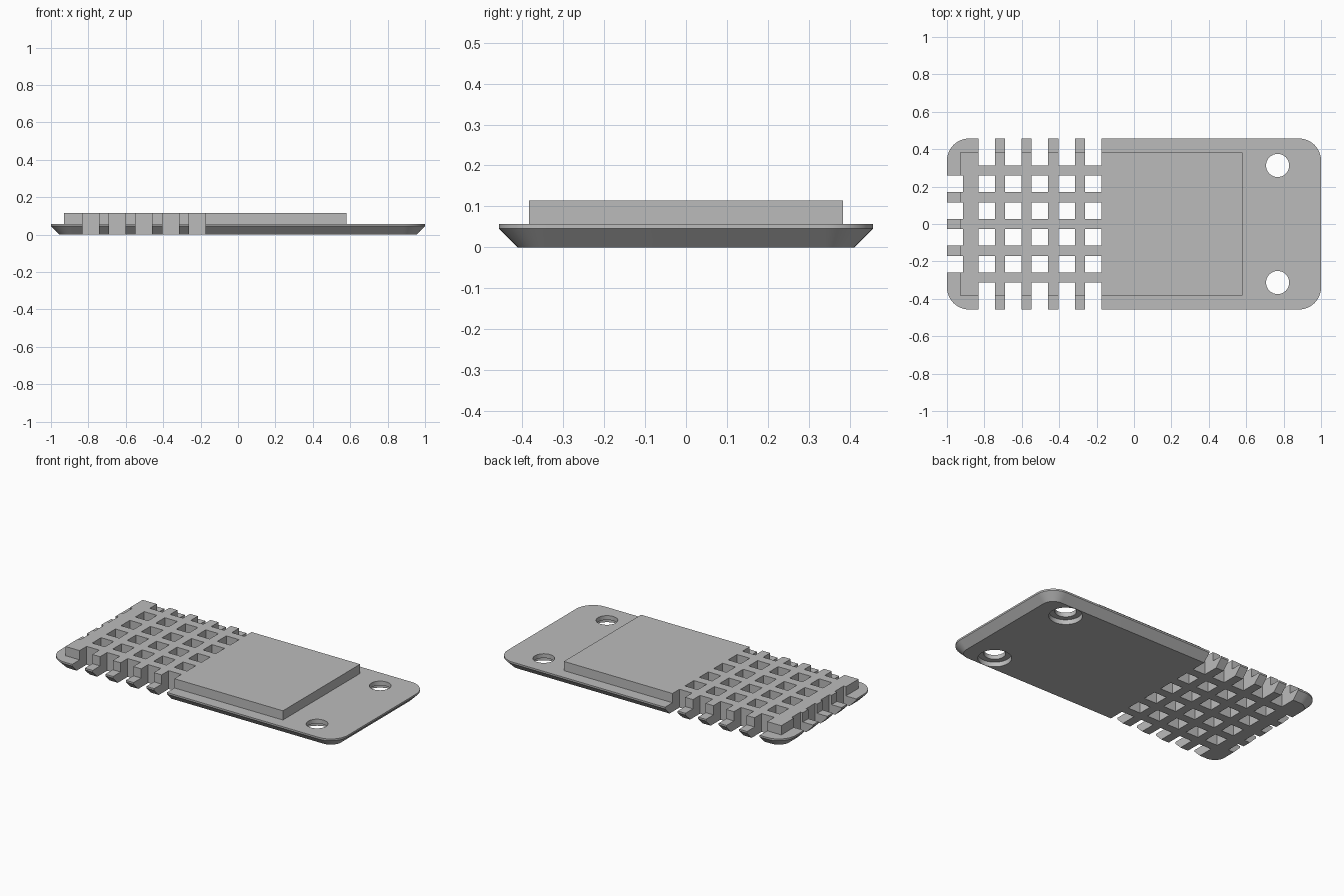
import bpy, bmesh, math

if "Cube" in bpy.data.objects:
    bpy.data.objects.remove(bpy.data.objects["Cube"])

grey = bpy.data.materials.new("light grey")
grey.diffuse_color = (0.5, 0.5, 0.5, 1)
grey.use_nodes = True
grey.node_tree.nodes["Principled BSDF"].inputs["Base Color"].default_value = grey.diffuse_color

HX, HY = 1.0, 0.457        # plate half sizes
CHAMFER, TOP, BLOCK_TOP = 0.046, 0.057, 0.115


def make_object(name, bm):
    bmesh.ops.recalc_face_normals(bm, faces=bm.faces)
    mesh = bpy.data.meshes.new(name)
    bm.to_mesh(mesh)
    bm.free()
    mesh.materials.append(grey)
    obj = bpy.data.objects.new(name, mesh)
    bpy.context.collection.objects.link(obj)
    return obj


def add_box(bm, x0, x1, y0, y1, z0, z1):
    verts = bmesh.ops.create_cube(bm, size=1)["verts"]
    for v in verts:
        v.co = (x1 if v.co.x > 0 else x0, y1 if v.co.y > 0 else y0, z1 if v.co.z > 0 else z0)


def add_loft(bm, rings):
    """Closed solid through a stack of equal-length point rings."""
    rows = [[bm.verts.new(p) for p in ring] for ring in rings]
    n = len(rows[0])
    for a, b in zip(rows, rows[1:]):
        for i in range(n):
            j = (i + 1) % n
            bm.faces.new((a[i], a[j], b[j], b[i]))
    bm.faces.new(rows[0][::-1])
    bm.faces.new(rows[-1])


def rounded_ring(inset, z, radius=0.118, steps=12):
    pts = []
    for k, (sx, sy) in enumerate([(1, 1), (-1, 1), (-1, -1), (1, -1)]):
        for i in range(steps + 1):
            a = math.pi / 2 * (k + i / steps)
            r = radius - inset
            pts.append((sx * (HX - radius) + r * math.cos(a),
                        sy * (HY - radius) + r * math.sin(a), z))
    return pts


def circle(x, y, r, z, n=32):
    return [(x + r * math.cos(2 * math.pi * i / n), y + r * math.sin(2 * math.pi * i / n), z)
            for i in range(n)]


# Base plate with rounded corners and a chamfered underside
bm = bmesh.new()
add_loft(bm, [rounded_ring(CHAMFER, 0), rounded_ring(0, CHAMFER), rounded_ring(0, TOP)])
plate = make_object("base_plate", bm)

# Raised rectangular pad
bm = bmesh.new()
add_box(bm, -0.93, 0.58, -0.383, 0.383, 0.03, BLOCK_TOP)
pad = make_object("raised_pad", bm)

# Cutters for the lattice: inner windows, side slots and end notches
bm = bmesh.new()
columns = [(-0.832 + 0.1425 * i, -0.744 + 0.1425 * i) for i in range(5)]
inner_rows = [(-0.258 + 0.1428 * i, -0.170 + 0.1428 * i) for i in range(4)]
for x0, x1 in columns:
    for y0, y1 in inner_rows + [(-0.6, -0.313), (0.313, 0.6)]:
        add_box(bm, x0, x1, y0, y1, -0.1, 0.3)
for y0, y1 in inner_rows:
    add_box(bm, -1.2, -0.914, y0, y1, -0.1, 0.3)
lattice = make_object("lattice_cutter", bm)

# Cutters for the two screw holes, counterbored from below
bm = bmesh.new()
for y in (-0.313, 0.313):
    add_loft(bm, [circle(0.768, y, 0.096, -0.1), circle(0.768, y, 0.096, 0.03),
                  circle(0.768, y, 0.062, 0.03), circle(0.768, y, 0.062, 0.3)])
holes = make_object("screw_hole_cutter", bm)

# Combine into one solid, then drop the helpers
bpy.context.view_layer.objects.active = plate
plate.select_set(True)
for helper, operation in ((pad, "UNION"), (lattice, "DIFFERENCE"), (holes, "DIFFERENCE")):
    mod = plate.modifiers.new(helper.name, "BOOLEAN")
    mod.operation, mod.object, mod.solver = operation, helper, "EXACT"
    bpy.ops.object.modifier_apply(modifier=mod.name)
    bpy.data.objects.remove(helper)
bpy.ops.object.shade_smooth_by_angle(angle=math.radians(30))
